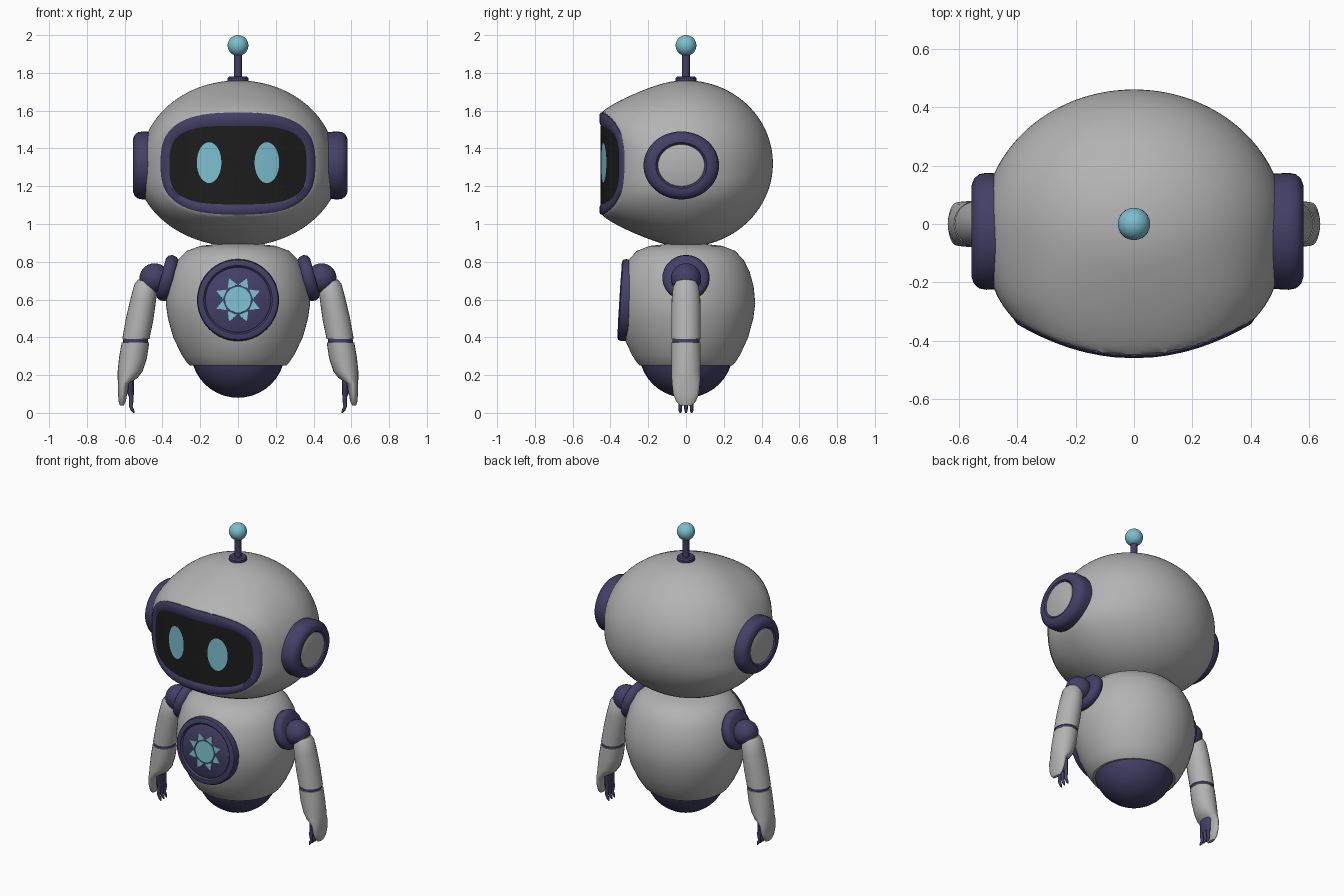
import bpy, bmesh
from math import sin, cos, pi, radians, sqrt
from mathutils import Vector, Matrix

cube = bpy.data.objects.get("Cube")
if cube:
    bpy.data.objects.remove(cube)


def material(name, rgb):
    m = bpy.data.materials.new(name)
    m.use_nodes = True
    color = (*rgb, 1)
    m.diffuse_color = color
    m.node_tree.nodes["Principled BSDF"].inputs["Base Color"].default_value = color
    return m


SHELL = material("shell grey", (0.45, 0.45, 0.45))
NAVY = material("navy", (0.055, 0.05, 0.13))
TEAL = material("teal", (0.2, 0.52, 0.62))
BLACK = material("screen black", (0.012, 0.012, 0.012))
parts = []


def finish(name, bm, mat):
    bmesh.ops.remove_doubles(bm, verts=bm.verts, dist=1e-5)
    bmesh.ops.recalc_face_normals(bm, faces=bm.faces)
    mesh = bpy.data.meshes.new(name)
    bm.to_mesh(mesh)
    bm.free()
    mesh.materials.append(mat)
    obj = bpy.data.objects.new(name, mesh)
    bpy.context.collection.objects.link(obj)
    parts.append(obj)
    return obj


def loft(name, rings, mat, caps=True):
    """Skin a list of point rings, optionally capping both ends."""
    bm = bmesh.new()
    loops = [[bm.verts.new(p) for p in ring] for ring in rings]
    n = len(loops[0])
    for a, b in zip(loops, loops[1:]):
        for i in range(n):
            j = (i + 1) % n
            bm.faces.new((a[i], a[j], b[j], b[i]))
    if caps:
        for loop in (loops[0], loops[-1]):
            if (loop[0].co - loop[n // 2].co).length > 1e-3:
                bm.faces.new(loop)
    return finish(name, bm, mat)


def lathe(name, profile, mat, matrix=Matrix(), segs=48):
    """Spin (radius, height) pairs around the local z axis."""
    turn = [2 * pi * i / segs for i in range(segs)]
    return loft(name, [[matrix @ Vector((r * cos(t), r * sin(t), h)) for t in turn]
                       for r, h in profile], mat)


def ball(name, center, radius, mat):
    bm = bmesh.new()
    bmesh.ops.create_uvsphere(bm, u_segments=32, v_segments=20, radius=radius,
                              matrix=Matrix.Translation(center))
    return finish(name, bm, mat)


def limb(name, sections, mat, side, y=0, segs=24):
    """Loft ellipses (x, z, half width, half depth, tilt) down an arm."""
    turn = [2 * pi * i / segs for i in range(segs)]
    return loft(name, [[(side * (x + a * cos(t)), y + b * sin(t), z + k * a * cos(t))
                        for t in turn] for x, z, a, b, k in sections], mat)


def clamp(v):
    return max(0.0, min(1.0, v))


def smooth(v):
    v = clamp(v)
    return v * v * (3 - 2 * v)


# Curved face surface and its rounded outline
FACE_W, FACE_H, FACE_Z, FACE_P = 0.41, 0.27, 1.32, 2.8


def face_y(x):
    return -0.449 + 0.73 * x * x


def face_ring(w, h, p, lift, x0=0, z0=FACE_Z, segs=72):
    ring = []
    for i in range(segs):
        c, s = cos(2 * pi * i / segs), sin(2 * pi * i / segs)
        x = x0 + w * abs(c) ** (2 / p) * (1 if c > 0 else -1)
        z = z0 + h * abs(s) ** (2 / p) * (1 if s > 0 else -1)
        ring.append((x, face_y(x) - lift, z))
    return ring


# Head: ellipsoid pulled forward to meet the face surface
bm = bmesh.new()
bmesh.ops.create_uvsphere(bm, u_segments=96, v_segments=72, radius=1,
                          matrix=Matrix.Rotation(pi / 2, 4, 'X'))
for v in bm.verts:
    x, y, z = v.co
    x *= 0.515 + 0.03 * smooth(-z * 2.2)
    y *= 0.46
    z = FACE_Z + 0.44 * z
    if y < 0:
        f = ((abs(x) / FACE_W) ** FACE_P
             + (abs(z - FACE_Z) / FACE_H) ** FACE_P) ** (1 / FACE_P)
        pull = (1 - clamp((f - 1) / 0.55)) ** 2 * smooth(-y / 0.2)
        y += (face_y(x) - y) * pull
    v.co = (x, y, z)
finish("head", bm, SHELL)

# Face rim, screen and eyes
loft("face_rim", [face_ring(0.41, 0.27, 2.8, -0.03), face_ring(0.41, 0.27, 2.8, 0.002),
                  face_ring(0.4, 0.259, 2.8, 0.01), face_ring(0.375, 0.226, 3, 0.01, z0=1.315),
                  face_ring(0.36, 0.205, 3.3, 0.001, z0=1.312)], NAVY, caps=False)
loft("face_screen", [face_ring(0.363 * s, 0.208 * s, 3.3, 0.003, z0=1.312)
                     for s in (1, 0.8, 0.6, 0.4, 0.2, 0)], BLACK, caps=False)
for side, label in ((1, "left"), (-1, "right")):
    loft(label + "_eye", [face_ring(0.065 * s, 0.108 * s, 2, 0.007, side * 0.153, 1.325)
                          for s in (1, 0.66, 0.33, 0)], TEAL, caps=False)

# Antenna
lathe("antenna_base", [(0.055, 1.74), (0.055, 1.772), (0.048, 1.78), (0, 1.78)], NAVY)
lathe("antenna_stem", [(0.021, 1.76), (0.021, 1.92)], NAVY, segs=24)
ball("antenna_ball", (0, 0, 1.945), 0.055, TEAL)

# Body, flattened behind the chest disc
body = lathe("body", [(0.23, 0.255), (0.255, 0.25), (0.268, 0.262), (0.3, 0.31), (0.343, 0.4),
                      (0.371, 0.5), (0.382, 0.58), (0.373, 0.67), (0.35, 0.75), (0.318, 0.81),
                      (0.27, 0.858), (0.2, 0.884), (0.1, 0.895), (0, 0.897)],
             SHELL, Matrix.Diagonal((1, 0.96, 1, 1)), 64)
for v in body.data.vertices:
    v.co.y = max(v.co.y, -0.335)
ball("lower_dome", (0, 0, 0.33), 0.25, NAVY)

# Chest disc with a sun emblem
chest = Matrix.Translation((0, -0.292, 0.595)) @ Matrix.Rotation(radians(86.5), 4, 'X')
lathe("chest_disc", [(0.215, -0.03), (0.217, 0.04), (0.212, 0.054), (0.2, 0.06), (0.182, 0.06),
                     (0.173, 0.05), (0.165, 0.056), (0, 0.056)], NAVY, chest, 64)
lathe("sun_center", [(0.068, 0.055), (0.068, 0.061), (0, 0.061)], TEAL, chest)
bm = bmesh.new()
for i in range(8):
    spin = chest @ Matrix.Rotation(radians(22.5 + 45 * i), 4, 'Z')
    tri = ((0.076, -0.027), (0.124, 0), (0.076, 0.027))
    low, top = [[bm.verts.new(spin @ Vector((a, b, h))) for a, b in tri]
                for h in (0.055, 0.061)]
    bm.faces.new(top)
    for j in range(3):
        k = (j + 1) % 3
        bm.faces.new((low[j], low[k], top[k], top[j]))
finish("sun_rays", bm, TEAL)

for s, label in ((1, "left"), (-1, "right")):
    # Ear ring and cap
    ear = (Matrix.Translation((s * 0.467 + 0.012, -0.025, 1.31))
           @ Matrix.Rotation(s * pi / 2, 4, 'Y') @ Matrix.Diagonal((0.9, 1, 1, 1)))
    lathe(label + "_ear_ring", [(0.19, -0.05), (0.197, 0), (0.2, 0.05), (0.195, 0.075),
                                (0.18, 0.092), (0.155, 0.101), (0.135, 0.1), (0.122, 0.085)],
          NAVY, ear)
    lathe(label + "_ear_cap", [(0.126, 0.08), (0.123, 0.094), (0.115, 0.097), (0, 0.099)],
          SHELL, ear)

    # Shoulder
    socket = Matrix.Translation((s * 0.378, 0, 0.715)) @ Matrix.Rotation(s * radians(75), 4, 'Y')
    lathe(label + "_shoulder_socket", [(0.1, -0.04), (0.12, -0.024), (0.125, 0), (0.117, 0.02),
                                       (0.1, 0.03), (0, 0.03)], NAVY, socket)
    ball(label + "_shoulder_ball", (s * 0.442, 0, 0.712), 0.08, NAVY)

    # Arm
    limb(label + "_upper_arm", [(0.482, 0.7, 0.02, 0.03, 0.3), (0.484, 0.692, 0.045, 0.055, 0.3),
                                (0.488, 0.665, 0.06, 0.069, 0.3), (0.501, 0.6, 0.066, 0.076, 0.2),
                                (0.52, 0.5, 0.072, 0.078, 0.1), (0.541, 0.39, 0.072, 0.077, 0)],
         SHELL, s)
    limb(label + "_elbow_band", [(0.541, 0.395, 0.066, 0.071, 0),
                                 (0.544, 0.36, 0.066, 0.071, 0)], NAVY, s)
    limb(label + "_forearm", [(0.543, 0.372, 0.073, 0.077, 0), (0.556, 0.29, 0.074, 0.078, 0),
                              (0.571, 0.22, 0.066, 0.078, 0), (0.584, 0.185, 0.053, 0.077, 0),
                              (0.606, 0.155, 0.03, 0.074, 0), (0.611, 0.1, 0.024, 0.068, 0),
                              (0.613, 0.06, 0.019, 0.052, 0), (0.615, 0.038, 0.01, 0.03, 0)],
         SHELL, s)

    # Hand
    limb(label + "_palm", [(0.568, 0.19, 0.018, 0.045, 0), (0.568, 0.1, 0.018, 0.045, 0),
                           (0.567, 0.085, 0.01, 0.036, 0)], NAVY, s)
    for i, y in enumerate((-0.03, 0, 0.03)):
        limb(f"{label}_finger_{i + 1}", [(0.568, 0.12, 0.013, 0.012, 0),
                                         (0.564, 0.07, 0.012, 0.012, 0),
                                         (0.568, 0.035, 0.01, 0.01, 0),
                                         (0.558, 0.012, 0.009, 0.009, 0),
                                         (0.552, 0, 0.004, 0.004, 0)], NAVY, s, y, 12)

# Smooth shading with crisp edges
bpy.ops.object.select_all(action='DESELECT')
for obj in parts:
    obj.select_set(True)
bpy.context.view_layer.objects.active = parts[0]
bpy.ops.object.shade_smooth_by_angle(angle=radians(40))
